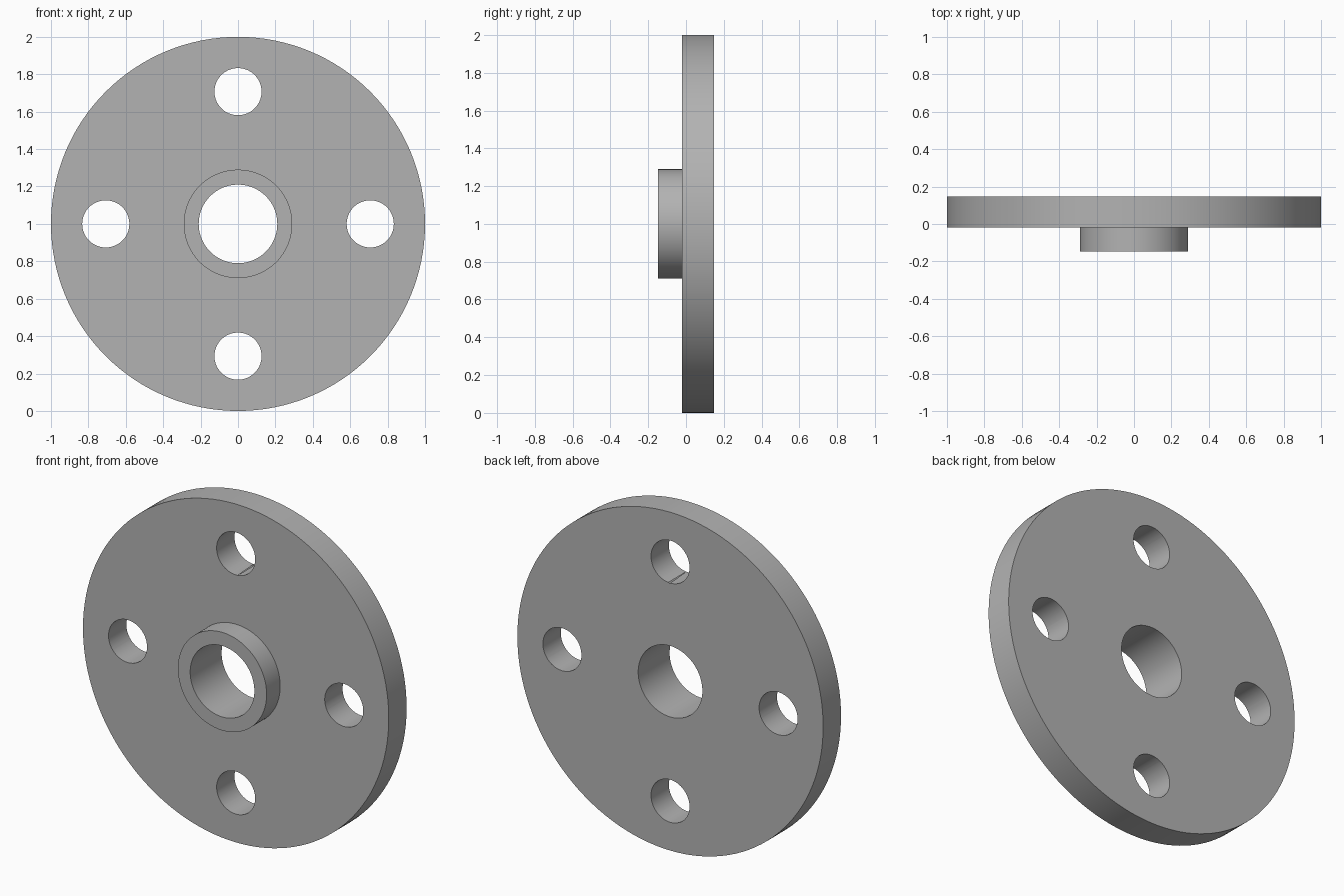
import bpy
import math
from mathutils import Matrix

cube = bpy.data.objects.get("Cube")
if cube:
    bpy.data.objects.remove(cube, do_unlink=True)

CENTRE_Z = 1.0
BACK, FACE, FRONT = 0.147, -0.02, -0.147   # back, flange face and hub end along y
BORE_R, HUB_R, FLANGE_R = 0.21, 0.29, 1.0
BOLT_R, BOLT_CIRCLE = 0.126, 0.707

# Plain grey metal
grey = bpy.data.materials.new("grey_metal")
grey.use_nodes = True
colour = (0.45, 0.45, 0.45, 1)
grey.diffuse_color = colour
grey.node_tree.nodes["Principled BSDF"].inputs["Base Color"].default_value = colour


def lathe(name, profile, steps):
    """Revolve a closed (radius, y) profile around the y axis."""
    n = len(profile)
    verts, faces = [], []
    for i in range(steps):
        a = math.tau * i / steps
        verts += [(r * math.cos(a), y, CENTRE_Z + r * math.sin(a)) for r, y in profile]
        j = (i + 1) % steps
        faces += [(i * n + k, i * n + (k + 1) % n, j * n + (k + 1) % n, j * n + k)
                  for k in range(n)]
    mesh = bpy.data.meshes.new(name)
    mesh.from_pydata(verts, [], faces)
    mesh.materials.append(grey)
    obj = bpy.data.objects.new(name, mesh)
    bpy.context.collection.objects.link(obj)
    return obj


def select_only(obj):
    bpy.ops.object.select_all(action='DESELECT')
    obj.select_set(True)
    bpy.context.view_layer.objects.active = obj


def recalc_normals(obj):
    select_only(obj)
    bpy.ops.object.mode_set(mode='EDIT')
    bpy.ops.mesh.select_all(action='SELECT')
    bpy.ops.mesh.normals_make_consistent(inside=False)
    bpy.ops.object.mode_set(mode='OBJECT')


# Flange disc with its raised hub and through bore
flange = lathe("flange_with_hub", [
    (BORE_R, BACK), (FLANGE_R, BACK), (FLANGE_R, FACE),
    (HUB_R, FACE), (HUB_R, FRONT), (BORE_R, FRONT)], 128)
recalc_normals(flange)

# Four bolt holes
for i in range(4):
    a = i * math.pi / 2
    bpy.ops.mesh.primitive_cylinder_add(
        vertices=64, radius=BOLT_R, depth=1,
        location=(BOLT_CIRCLE * math.cos(a), 0, CENTRE_Z + BOLT_CIRCLE * math.sin(a)),
        rotation=(math.pi / 2, 0, 0))
    cutter = bpy.context.object
    cutter.name = "bolt_hole_cutter"
    cutter.hide_render = True
    cutter.data.materials.append(grey)
    select_only(flange)
    cut = flange.modifiers.new("bolt_hole", 'BOOLEAN')
    cut.operation, cut.solver, cut.object = 'DIFFERENCE', 'EXACT', cutter
    bpy.ops.object.modifier_apply(modifier=cut.name)
    bpy.data.objects.remove(cutter, do_unlink=True)

# Smooth round walls, crisp rims
select_only(flange)
bpy.ops.object.shade_smooth_by_angle(angle=math.radians(30))
